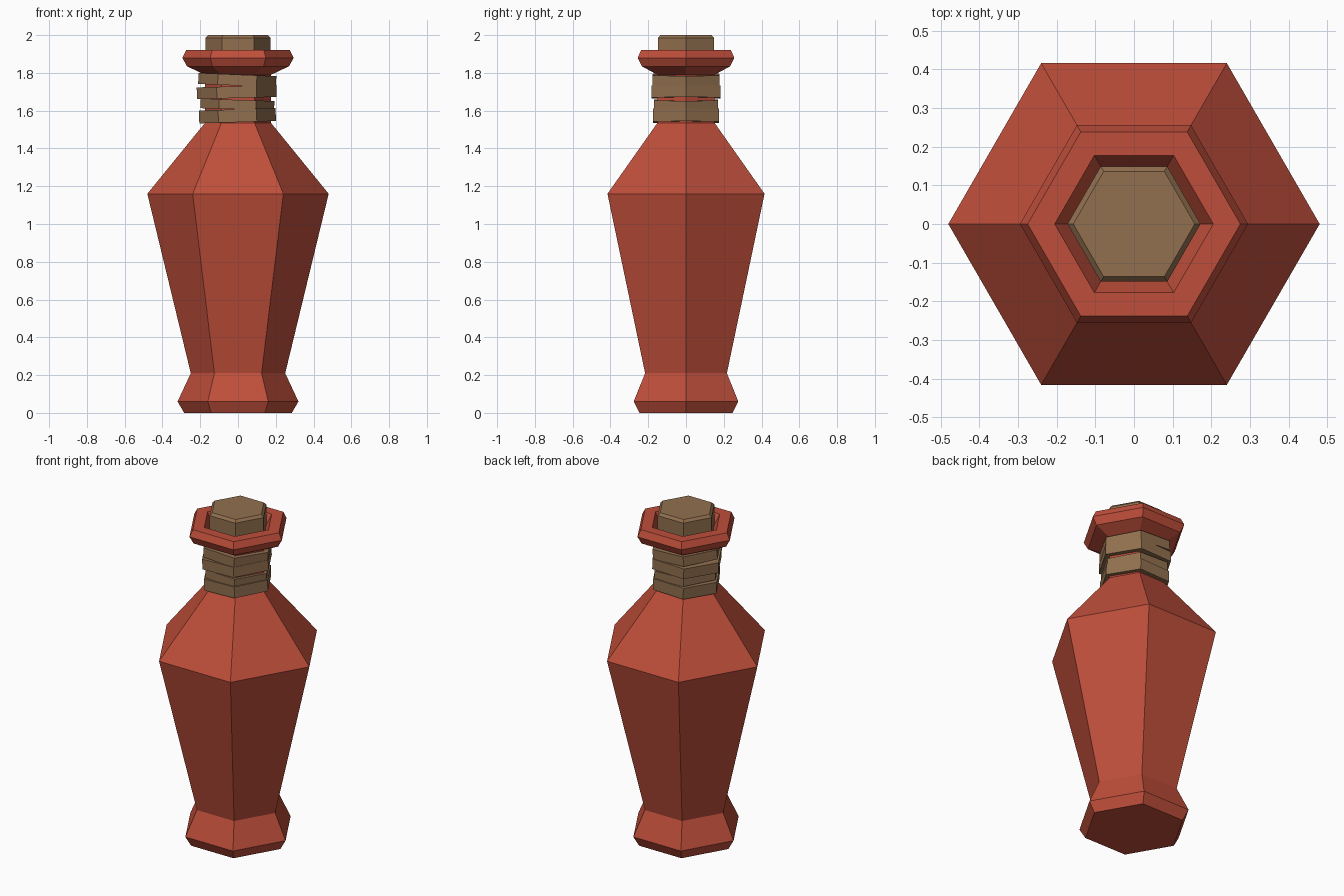
import bpy, bmesh, math
from mathutils import Matrix

if "Cube" in bpy.data.objects:
    bpy.data.objects.remove(bpy.data.objects["Cube"])


def material(name, rgb):
    m = bpy.data.materials.new(name)
    m.diffuse_color = (*rgb, 1)
    m.use_nodes = True
    m.node_tree.nodes["Principled BSDF"].inputs["Base Color"].default_value = m.diffuse_color
    return m


red = material("red_glaze", (0.52, 0.077, 0.043))
brown = material("brown_cork", (0.285, 0.16, 0.078))


def hex_lathe(name, profile, mat, closed=False, matrix=None):
    """Six-sided turned shape from (radius, z) pairs, corners on the x axis."""
    bm = bmesh.new()
    rings = [[bm.verts.new((r * math.cos(i * math.pi / 3), r * math.sin(i * math.pi / 3), z))
              for i in range(6)] for r, z in profile]
    pairs = list(zip(rings, rings[1:]))
    if closed:
        pairs.append((rings[-1], rings[0]))
    else:
        bm.faces.new(rings[0][::-1])
        bm.faces.new(rings[-1])
    for a, b in pairs:
        for i in range(6):
            j = (i + 1) % 6
            bm.faces.new((a[i], a[j], b[j], b[i]))
    bmesh.ops.recalc_face_normals(bm, faces=bm.faces)
    if matrix:
        bm.transform(matrix)
    mesh = bpy.data.meshes.new(name)
    bm.to_mesh(mesh)
    bm.free()
    mesh.materials.append(mat)
    ob = bpy.data.objects.new(name, mesh)
    bpy.context.collection.objects.link(ob)
    return ob


# Bottle: flared foot, tapered body, shoulder, neck, lip and recessed mouth
hex_lathe("bottle", [(0.285, 0), (0.32, 0.06), (0.25, 0.21), (0.48, 1.16), (0.175, 1.535),
                     (0.175, 1.79), (0.27, 1.835), (0.295, 1.88), (0.275, 1.92),
                     (0.205, 1.92), (0.165, 1.85)], red)

# Stopper with a chamfered top
hex_lathe("stopper", [(0.172, 1.85), (0.172, 1.985), (0.157, 2.0)], brown)

# Neck wrap: four slightly tilted bands (centre height, height, radius, tilt, x offset)
bands = [(1.573, 0.068, 0.203, -1.8, -0.003),
         (1.632, 0.050, 0.195, 1.8, -0.003),
         (1.698, 0.062, 0.211, -1.6, -0.007),
         (1.762, 0.058, 0.206, 2.4, -0.004)]
for n, (z, h, r, tilt, dx) in enumerate(bands):
    place = Matrix.Translation((dx, 0, z)) @ Matrix.Rotation(math.radians(tilt), 4, 'Y')
    hex_lathe(f"neck_band_{n + 1}", [(0.165, -h / 2), (r, -h / 2), (r, h / 2), (0.165, h / 2)],
              brown, True, place)
